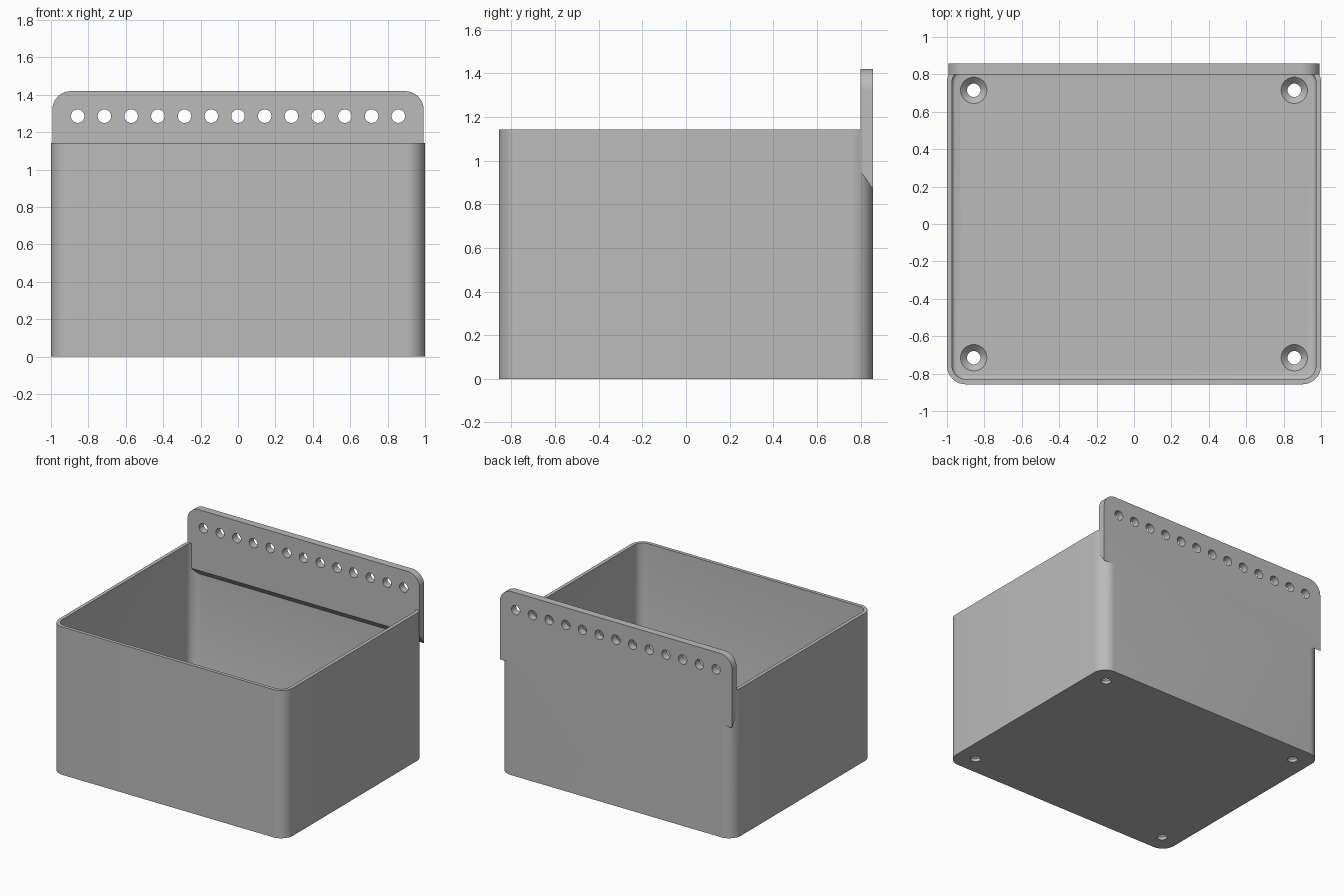
import bpy, bmesh, math
from mathutils import Matrix

old = bpy.data.objects.get("Cube")
if old:
    bpy.data.objects.remove(old, do_unlink=True)

gray = bpy.data.materials.new("plain_gray")
gray.use_nodes = True
color = (0.5, 0.5, 0.5, 1)
gray.diffuse_color = color
gray.node_tree.nodes["Principled BSDF"].inputs["Base Color"].default_value = color

HX, HY, HEIGHT, WALL, FLOOR = 1.0, 0.857, 1.143, 0.027, 0.057
PLATE_Y, PLATE_TOP = 0.8, 1.42


def make_object(name, bm):
    bmesh.ops.recalc_face_normals(bm, faces=bm.faces)
    mesh = bpy.data.meshes.new(name)
    bm.to_mesh(mesh)
    bm.free()
    mesh.materials.append(gray)
    ob = bpy.data.objects.new(name, mesh)
    bpy.context.collection.objects.link(ob)
    return ob


def extrude(bm, points, vector):
    face = bm.faces.new([bm.verts.new(p) for p in points])
    made = bmesh.ops.extrude_face_region(bm, geom=[face])["geom"]
    moved = [g for g in made if isinstance(g, bmesh.types.BMVert)]
    bmesh.ops.translate(bm, vec=vector, verts=moved)


def arc(cx, cy, radius, start, steps=10):
    angles = [start + math.pi / 2 * i / steps for i in range(steps + 1)]
    return [(cx + radius * math.cos(a), cy + radius * math.sin(a)) for a in angles]


def rounded_block(name, hx, hy, radius, z0, z1):
    bm = bmesh.new()
    points = []
    for i, (sx, sy) in enumerate([(1, 1), (-1, 1), (-1, -1), (1, -1)]):
        points += arc(sx * (hx - radius), sy * (hy - radius), radius, i * math.pi / 2)
    extrude(bm, [(x, y, z0) for x, y in points], (0, 0, z1 - z0))
    return make_object(name, bm)


def cone(bm, r1, r2, depth, matrix):
    bmesh.ops.create_cone(bm, cap_ends=True, segments=32, radius1=r1,
                          radius2=r2, depth=depth, matrix=matrix)


def boolean(target, tool, operation):
    mod = target.modifiers.new(operation.lower(), "BOOLEAN")
    mod.operation, mod.solver, mod.object = operation, "EXACT", tool
    bpy.context.view_layer.objects.active = target
    bpy.ops.object.modifier_apply(modifier=mod.name)
    bpy.data.objects.remove(tool, do_unlink=True)


# Rounded box and its cavity, with a softened edge around the floor
box = rounded_block("storage_bin", HX, HY, 0.1, 0, HEIGHT)
cavity = rounded_block("cavity_cutter", HX - WALL, HY - WALL, 0.073, FLOOR, HEIGHT + 0.2)
bm = bmesh.new()
bm.from_mesh(cavity.data)
low = [e for e in bm.edges if all(v.co.z < FLOOR + 0.01 for v in e.verts)]
bmesh.ops.bevel(bm, geom=low, offset=0.02, segments=3, profile=0.5, affect="EDGES")
bm.to_mesh(cavity.data)
bm.free()
boolean(box, cavity, "DIFFERENCE")

# Hanging plate with rounded top corners and a sloped underside
bm = bmesh.new()
px, r = 0.993, 0.1
outline = [(-px, 0.87), (px, 0.87)]
outline += arc(px - r, PLATE_TOP - r, r, 0) + arc(r - px, PLATE_TOP - r, r, math.pi / 2)
extrude(bm, [(x, HY, z) for x, z in outline], (0, PLATE_Y - HY, 0))
for v in bm.verts:
    if v.co.y < PLATE_Y + 0.01 and v.co.z < 0.9:
        v.co.z = 0.95
boolean(box, make_object("hanging_plate", bm), "UNION")

# Row of holes through the plate
bm = bmesh.new()
for i in range(-6, 7):
    cone(bm, 0.036, 0.036, 0.3,
         Matrix.Translation((i * HX / 7, 0.83, 1.286)) @ Matrix.Rotation(math.pi / 2, 4, "X"))
boolean(box, make_object("plate_holes", bm), "DIFFERENCE")

# Countersunk screw holes in the floor
for name, r1, r2, z, depth in [("screw_holes", 0.036, 0.036, 0, 0.3),
                               ("countersinks", 0.034, 0.071, FLOOR - 0.018, 0.037)]:
    bm = bmesh.new()
    for sx in (-1, 1):
        for sy in (-1, 1):
            cone(bm, r1, r2, depth, Matrix.Translation((sx * 0.857, sy * 0.715, z)))
    boolean(box, make_object(name, bm), "DIFFERENCE")

# Smooth the rounded corners, keep edges sharp
bpy.ops.object.select_all(action="DESELECT")
box.select_set(True)
bpy.context.view_layer.objects.active = box
bpy.ops.object.shade_smooth_by_angle(angle=math.radians(32))
